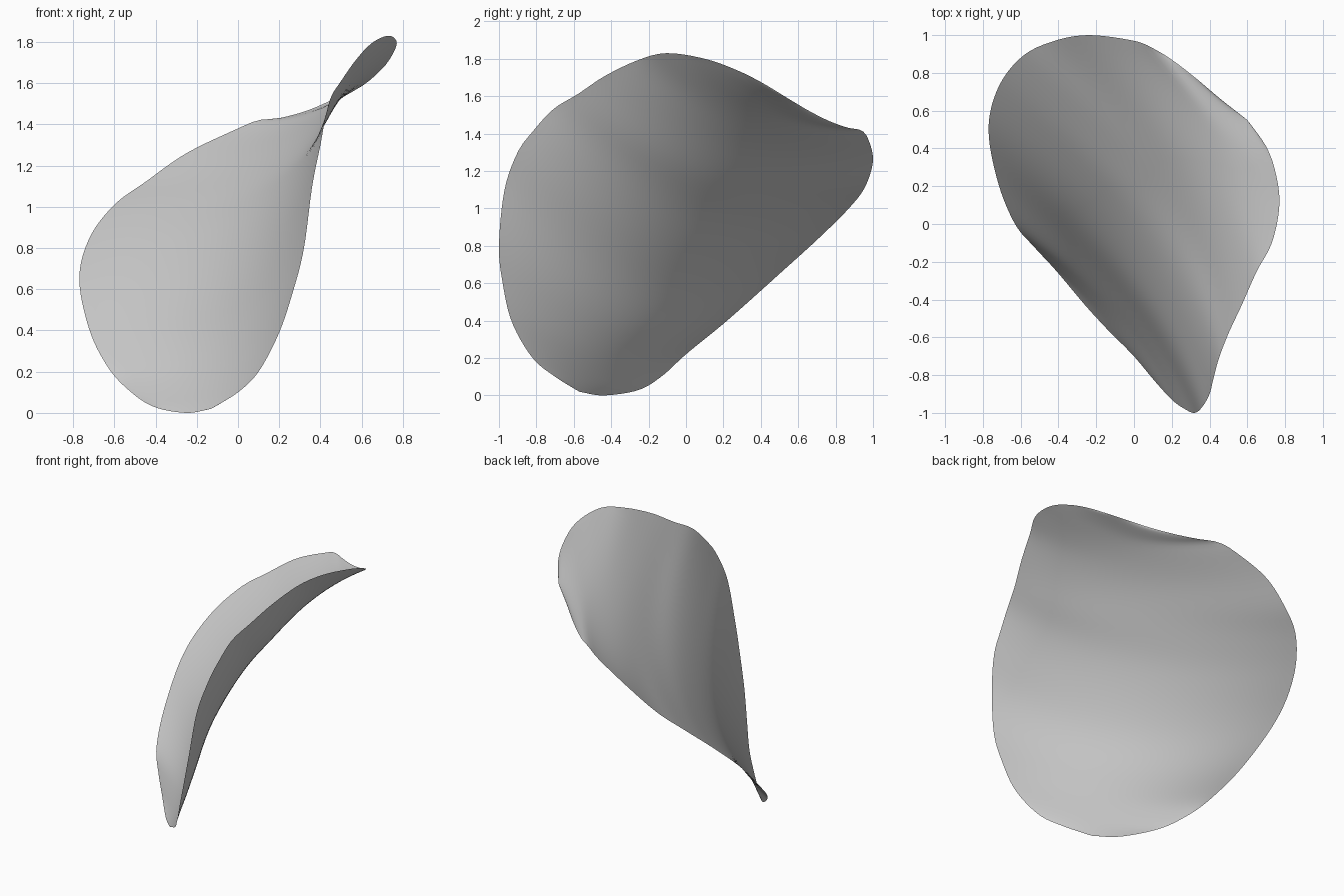
import bpy, bmesh, math
from mathutils import Vector

ROWS, COLS = 72, 40

old = bpy.data.objects.get("Cube")
if old:
    bpy.data.objects.remove(old, do_unlink=True)

# Rim halves and centre fold, each running from the petal base to its tip
base, tip = (-.13, -.57, .02), (.6, .55, 1.585)
left_rim = [base, (-.25, -.44, 0), (-.41, -.25, .03), (-.53, -.12, .11), (-.63, 0, .22),
            (-.72, .22, .4), (-.77, .5, .65), (-.72, .72, .85), (-.6, .88, 1.01),
            (-.45, .96, 1.12), (-.25, 1, 1.26), (0, .97, 1.38), (.1, .93, 1.42),
            (.2, .87, 1.43), (.33, .77, 1.465), (.46, .66, 1.52), tip]
right_rim = [base, (0, -.7, .1), (.1, -.82, .2), (.2, -.93, .39), (.27, -.98, .6),
             (.32, -1, .8), (.36, -.97, 1.1), (.4, -.9, 1.3), (.42, -.82, 1.41),
             (.45, -.71, 1.53), (.5, -.58, 1.61), (.57, -.43, 1.71), (.65, -.25, 1.795),
             (.73, -.1, 1.83), (.77, .1, 1.8), (.75, .27, 1.74), (.7, .41, 1.67), tip]
fold = [base, (-.1, -.37, .355), (-.06, -.21, .65), (.04, -.01, .945),
        (.17, .14, 1.155), (.3, .3, 1.345), (.46, .44, 1.5), tip]


def smooth_path(points, steps=16):
    """Dense smooth curve through the points."""
    pts = [Vector(p) for p in points]
    pts = [pts[0] * 2 - pts[1]] + pts + [pts[-1] * 2 - pts[-2]]
    out = []
    for a, b, c, d in zip(pts, pts[1:], pts[2:], pts[3:]):
        for i in range(steps):
            t = i / steps
            out.append(b + (c - a) * t / 2 + (a - b * 2.5 + c * 2 - d / 2) * t**2
                       + (b * 3 - a - c * 3 + d) * t**3 / 2)
    return out + [pts[-2]]


def sampler(points):
    """Function giving the point at a fraction of the path length."""
    path = smooth_path(points)
    dist = [0]
    for a, b in zip(path, path[1:]):
        dist.append(dist[-1] + (b - a).length)

    def at(t):
        want = t * dist[-1]
        for i in range(1, len(path)):
            if dist[i] >= want:
                k = (want - dist[i - 1]) / (dist[i] - dist[i - 1])
                return path[i - 1].lerp(path[i], k)
        return path[-1]
    return at


left, right, middle = sampler(left_rim), sampler(right_rim), sampler(fold)

# Petal sheet: curved rows across the fold, closed at both ends
bm = bmesh.new()
rows = []
for r in range(ROWS + 1):
    t = r / ROWS
    a, b, m = left(t), right(t), middle((1 - math.cos(math.pi * t)) / 2)
    row = []
    for c in range(COLS + 1):
        s = 2 * c / COLS - 1
        row.append(bm.verts.new(m + (b - a) * s / 2 + ((a + b) / 2 - m) * s * s))
    rows.append(row)
for lower, upper in zip(rows, rows[1:]):
    for c in range(COLS):
        bm.faces.new((lower[c], lower[c + 1], upper[c + 1], upper[c]))
bmesh.ops.remove_doubles(bm, verts=bm.verts, dist=.0005)
for _ in range(3):
    bmesh.ops.smooth_vert(bm, verts=[v for v in bm.verts if not v.is_boundary], factor=.5,
                          use_axis_x=True, use_axis_y=True, use_axis_z=True)
for face in bm.faces:
    face.smooth = True
mesh = bpy.data.meshes.new("petal")
bm.to_mesh(mesh)
bm.free()
petal = bpy.data.objects.new("petal", mesh)
bpy.context.collection.objects.link(petal)

# Plain grey
grey = bpy.data.materials.new("light_grey")
grey.use_nodes = True
grey.diffuse_color = (.6, .6, .6, 1)
grey.node_tree.nodes["Principled BSDF"].inputs["Base Color"].default_value = (.6, .6, .6, 1)
mesh.materials.append(grey)
